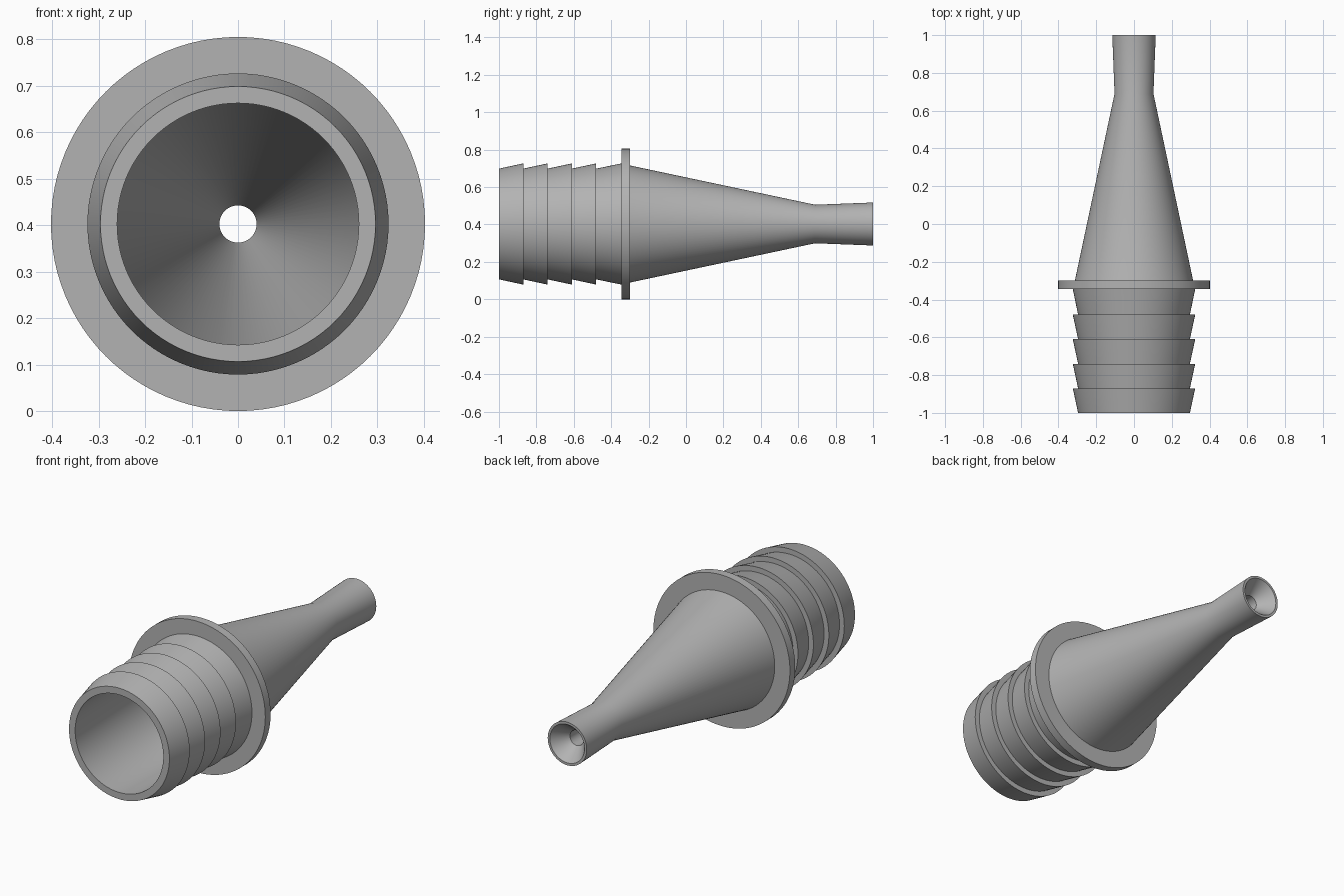
import bpy, bmesh
from math import radians
from mathutils import Matrix, Vector

cube = bpy.data.objects.get("Cube")
if cube:
    bpy.data.objects.remove(cube, do_unlink=True)

SEGMENTS = 96
AXIS_HEIGHT = 0.4025

# Single grey plastic colour
grey = bpy.data.materials.new("grey plastic")
grey.use_nodes = True
colour = (0.45, 0.45, 0.45, 1)
grey.diffuse_color = colour
grey.node_tree.nodes["Principled BSDF"].inputs["Base Color"].default_value = colour


def revolve(name, profile):
    """Spin a closed (y, radius) profile around the fitting's long axis."""
    bm = bmesh.new()
    verts = [bm.verts.new((r, y, 0)) for y, r in profile]
    edges = [bm.edges.new((a, b)) for a, b in zip(verts, verts[1:] + verts[:1])]
    bmesh.ops.spin(bm, geom=verts + edges, axis=(0, 1, 0), cent=(0, 0, 0),
                   angle=radians(360), steps=SEGMENTS, use_merge=True)
    bmesh.ops.remove_doubles(bm, verts=bm.verts, dist=1e-5)
    bmesh.ops.recalc_face_normals(bm, faces=bm.faces)
    bm.transform(Matrix.Translation(Vector((0, 0, AXIS_HEIGHT))))
    mesh = bpy.data.meshes.new(name)
    bm.to_mesh(mesh)
    bm.free()
    mesh.materials.append(grey)
    obj = bpy.data.objects.new(name, mesh)
    bpy.context.collection.objects.link(obj)
    bpy.ops.object.select_all(action="DESELECT")
    obj.select_set(True)
    bpy.context.view_layer.objects.active = obj
    bpy.ops.object.shade_smooth_by_angle(angle=radians(30))
    return obj


# Hose barbs: five flared rings, each stepping back in
barb_ends = [-1, -0.87, -0.74, -0.61, -0.48, -0.345]
profile = []
for start, end in zip(barb_ends, barb_ends[1:]):
    profile += [(start, 0.296), (end, 0.324)]

# Stop flange
profile += [(-0.345, 0.4025), (-0.30, 0.4025)]

# Tapered body and slightly flared nozzle
profile += [(-0.30, 0.313), (0.69, 0.103), (1, 0.115)]

# Countersunk outlet, narrow bore, inner cone and wide inlet bore
profile += [(1, 0.102), (0.92, 0.04), (0.69, 0.04), (-0.32, 0.26), (-1, 0.26)]

revolve("hose_adapter", profile)
